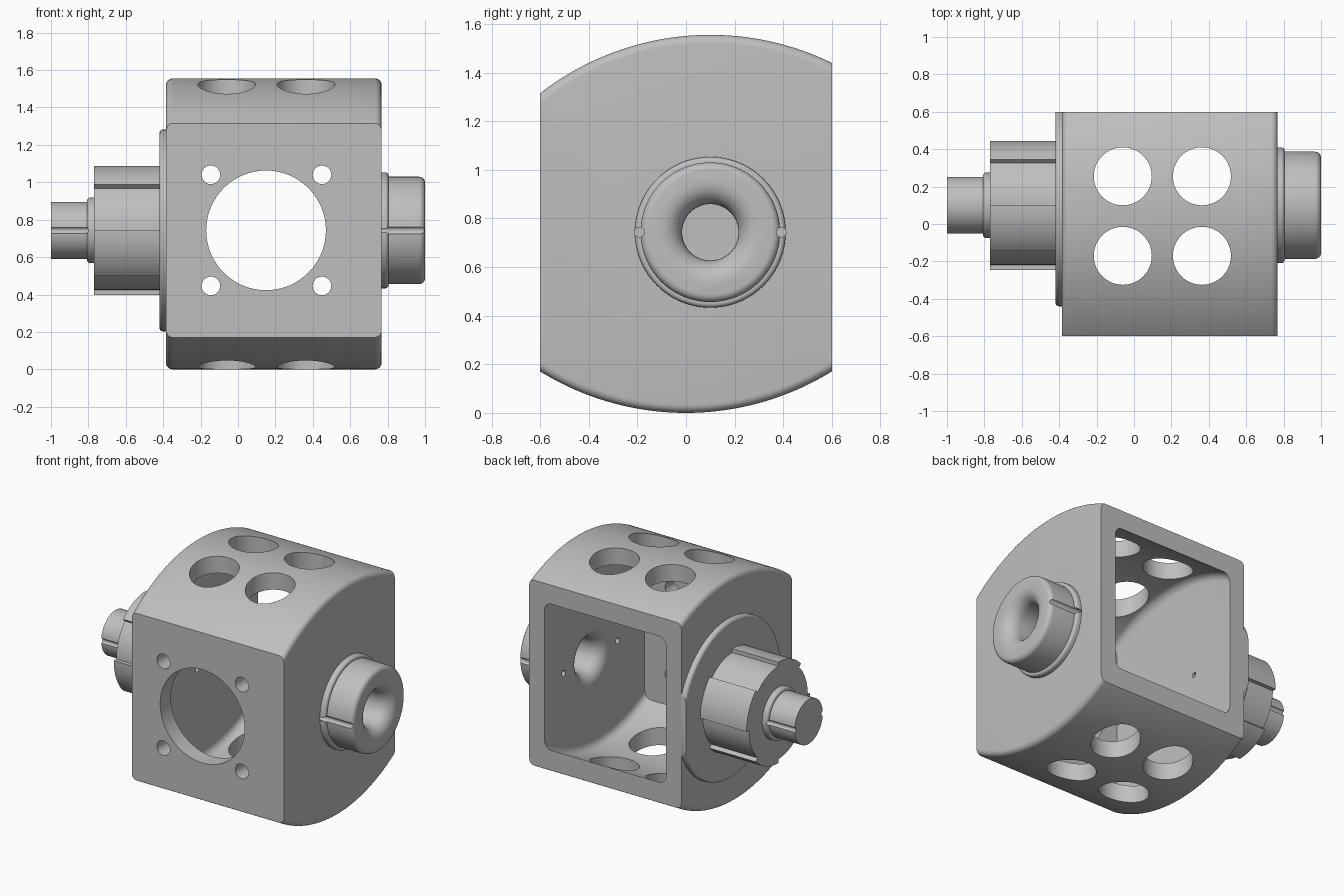
import bpy, bmesh
from math import sin, cos, pi, sqrt, radians
from mathutils import Matrix, Vector

cube = bpy.data.objects.get("Cube")
if cube:
    bpy.data.objects.remove(cube, do_unlink=True)

GREY = bpy.data.materials.new("light grey")
GREY.use_nodes = True
colour = (0.52, 0.52, 0.52, 1)
GREY.diffuse_color = colour
GREY.node_tree.nodes["Principled BSDF"].inputs["Base Color"].default_value = colour

AXIS_Y, AXIS_Z = 0.1, 0.743      # shaft axis, parallel to x
X0, X1, HALF, WALL = -0.385, 0.768, 0.6, 0.115
ARC = 1.14                       # radius of the curved top and bottom


def loft(name, rings):
    """Skin a list of equal-length rings and cap both ends."""
    bm = bmesh.new()
    loops = [[bm.verts.new(p) for p in ring] for ring in rings]
    n = len(loops[0])
    for a, b in zip(loops, loops[1:]):
        for i in range(n):
            j = (i + 1) % n
            bm.faces.new((a[i], a[j], b[j], b[i]))
    bm.faces.new(loops[0])
    bm.faces.new(loops[-1])
    bmesh.ops.recalc_face_normals(bm, faces=bm.faces)
    mesh = bpy.data.meshes.new(name)
    bm.to_mesh(mesh)
    bm.free()
    mesh.materials.append(GREY)
    obj = bpy.data.objects.new(name, mesh)
    bpy.context.collection.objects.link(obj)
    return obj


def circle(x, r, y=AXIS_Y, n=96):
    return [(x, y + r * cos(2 * pi * i / n), AXIS_Z + r * sin(2 * pi * i / n)) for i in range(n)]


def fillet(steps=6):
    """Unit quarter round as (along, inward) pairs, side to end."""
    return [(sin(i * pi / 2 / steps), 1 - cos(i * pi / 2 / steps)) for i in range(steps + 1)]


def disc(name, start, end, r, f=0):
    """Disc on the shaft axis with its outer end rounded."""
    d = 1 if end > start else -1
    rings = [circle(start, r)]
    if f:
        rings += [circle(end - d * f * (1 - a), r - f * b) for a, b in fillet()]
    else:
        rings.append(circle(end, r))
    return loft(name, rings)


def drill(name, centre, r, length, axis):
    bm = bmesh.new()
    bmesh.ops.create_cone(bm, cap_ends=True, segments=64 if r > 0.1 else 24,
                          radius1=r, radius2=r, depth=length)
    turn = Vector((0, 0, 1)).rotation_difference(Vector(axis)).to_matrix().to_4x4()
    bm.transform(Matrix.Translation(centre) @ turn)
    mesh = bpy.data.meshes.new(name)
    bm.to_mesh(mesh)
    bm.free()
    mesh.materials.append(GREY)
    obj = bpy.data.objects.new(name, mesh)
    bpy.context.collection.objects.link(obj)
    return obj


def barrel_ring(x, inset, y0, y1, n=40):
    """Cross-section with flat front and back, curved top and bottom."""
    ys = [y0 + (y1 - y0) * i / n for i in range(n + 1)]
    r = ARC - inset
    top = [(x, y, 1.555 - ARC + sqrt(r * r - (y - AXIS_Y) ** 2)) for y in ys]
    low = [(x, y, ARC - sqrt(r * r - y * y)) for y in reversed(ys)]
    return top + low


def barrel(name, x0, x1, inset, y0, y1, f):
    right = [(x1 - f * (1 - a), inset + f * b) for a, b in fillet()]
    left = [(x0 + f * (1 - a), i) for (a, b), (x, i) in zip(fillet(), right)]
    return loft(name, [barrel_ring(x, i, y0, y1) for x, i in left[::-1] + right])


def cut(obj, cutters):
    bpy.context.view_layer.objects.active = obj
    for c in cutters:
        m = obj.modifiers.new(c.name, 'BOOLEAN')
        m.operation, m.solver, m.object = 'DIFFERENCE', 'EXACT', c
        bpy.ops.object.modifier_apply(modifier=m.name)


# Main parts
housing = barrel("housing", X0, X1, 0, -HALF, HALF, 0.035)
mount_disc = disc("mount_disc", X0, -0.42, 0.54, 0.02)
shaft_collar = disc("shaft_collar", -0.77, -0.808, 0.175, 0.018)
shaft = disc("shaft", -0.808, -1.0, 0.152)
knob_flange = disc("knob_flange", X1, 0.805, 0.31, 0.018)
knob = disc("knob", 0.805, 1.0, 0.287, 0.032)

# Four-lobed coupling: raised and lowered sectors alternate
outline = []
for k in range(8):
    r = 0.318 if k % 2 else 0.345
    for i in range(13):
        a = radians(45 * (k + i / 12))
        outline.append((AXIS_Y + r * cos(a), AXIS_Z + r * sin(a)))
coupling = loft("coupling", [[(x, y, z) for y, z in outline] for x in (-0.77, -0.42)])

# Hollow interior, open at the back
cavity = barrel("cavity_cutter", X0 + WALL, X1 - WALL, WALL, WALL - HALF, HALF + 0.06, 0.05)

# Front opening with four screw holes
front = [drill("front_cutter", (0.15, -HALF, AXIS_Z), 0.32, 0.5, (0, 1, 0))]
for sx in (-1, 1):
    for sz in (-1, 1):
        front.append(drill("screw_cutter", (0.152 + sx * 0.297, -HALF, AXIS_Z + sz * 0.297),
                           0.05, 0.5, (0, 1, 0)))

# Holes through top and bottom
vents = [drill("vent_cutter", (x, y, 0.8), 0.155, 2, (0, 0, 1))
         for x in (-0.06, 0.363) for y in (-0.17, 0.255)]

# Flared bore through the knob
F, THROAT = 0.09, 0.116
inner = X1 - WALL
flare = [(1.0 - F * (1 - a), THROAT + F * b) for a, b in fillet(8)]
mouth = [(inner + F * (1 - a), THROAT + F * b) for a, b in fillet(8)][::-1]
ends = THROAT + F
bore = loft("bore_cutter", [circle(x, r, n=64) for x, r in
                            [(inner - 0.05, ends)] + mouth + flare + [(1.05, ends)]])

# Pin holes that also groove the knob and the shaft
knob_pins = [drill("knob_pin_cutter", (0.85, AXIS_Y + s * 0.292, AXIS_Z), 0.02, 0.5, (1, 0, 0))
             for s in (-1, 1)]
shaft_pins = [drill("shaft_pin_cutter", (-0.6, AXIS_Y + s * 0.155, AXIS_Z), 0.017, 1, (1, 0, 0))
              for s in (-1, 1)]

# Trim for the mount disc, flush with the back
trim = drill("trim_cutter", (-0.4, HALF + 0.5, AXIS_Z), 2, 1, (0, 1, 0))

cut(housing, [cavity] + front + vents + [bore] + knob_pins + shaft_pins)
cut(mount_disc, [trim] + shaft_pins)
for part in (coupling, shaft_collar, shaft):
    cut(part, shaft_pins)
for part in (knob_flange, knob):
    cut(part, [bore] + knob_pins)

for c in [cavity, bore, trim] + front + vents + knob_pins + shaft_pins:
    bpy.data.objects.remove(c, do_unlink=True)

# Smooth curved surfaces, keep edges crisp
bpy.ops.object.select_all(action='DESELECT')
for part in (housing, mount_disc, coupling, shaft_collar, shaft, knob_flange, knob):
    part.select_set(True)
    bpy.context.view_layer.objects.active = part
bpy.ops.object.shade_smooth_by_angle(angle=radians(30))
